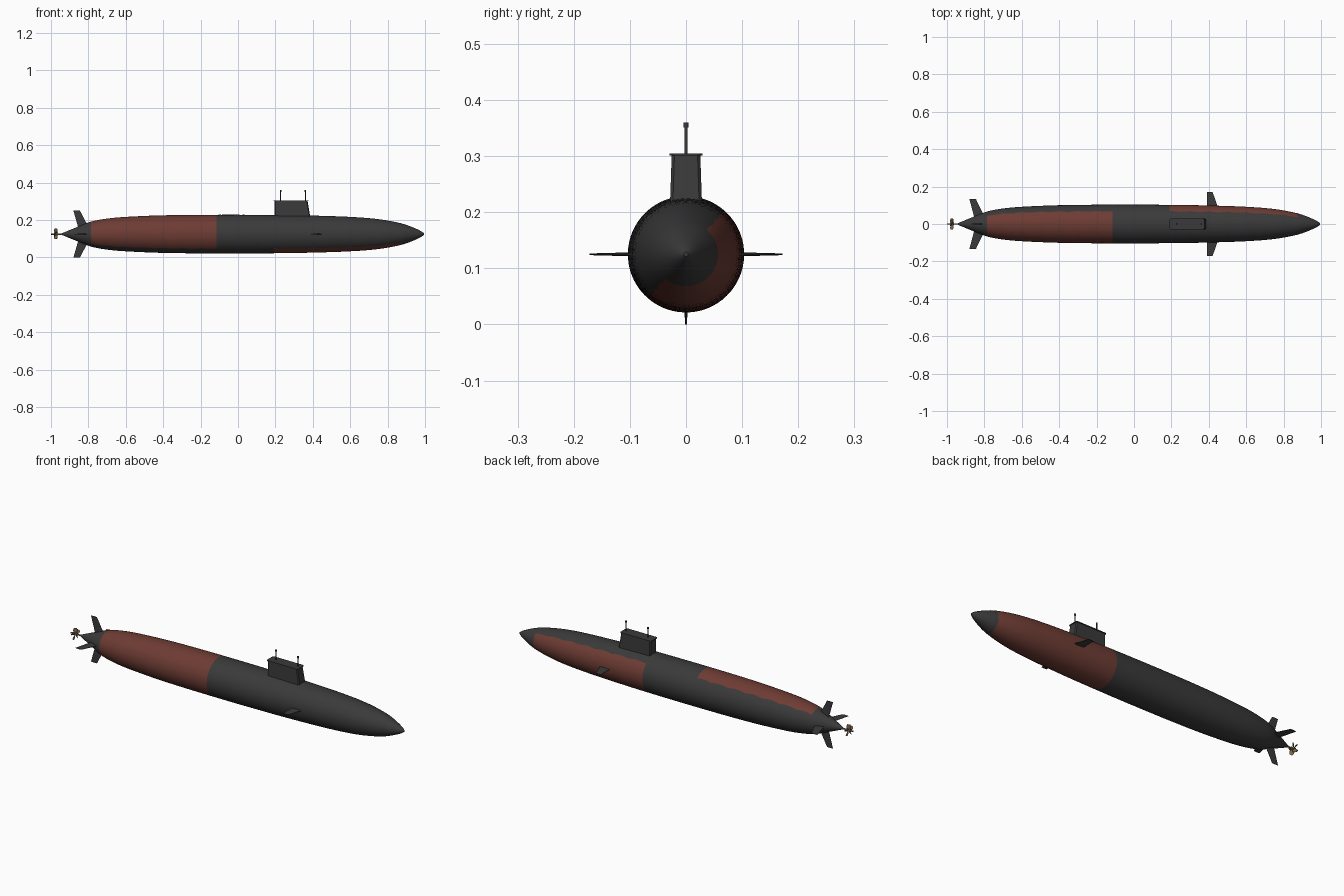
import bpy, bmesh, math
from mathutils import Vector, Matrix

if "Cube" in bpy.data.objects:
    bpy.data.objects.remove(bpy.data.objects["Cube"])

ZC = 0.125          # height of the hull axis
SIDES = 64


def material(name, rgb):
    m = bpy.data.materials.new(name)
    m.diffuse_color = (*rgb, 1)
    m.use_nodes = True
    m.node_tree.nodes["Principled BSDF"].inputs["Base Color"].default_value = m.diffuse_color
    return m


GREY = material("dark grey", (0.042, 0.042, 0.042))
RED = material("rust red", (0.155, 0.045, 0.034))
BRONZE = material("bronze", (0.21, 0.14, 0.075))


def finish(bm, name, mats, angle=35):
    bmesh.ops.recalc_face_normals(bm, faces=bm.faces)
    me = bpy.data.meshes.new(name)
    bm.to_mesh(me)
    bm.free()
    for m in mats:
        me.materials.append(m)
    ob = bpy.data.objects.new(name, me)
    bpy.context.collection.objects.link(ob)
    bpy.ops.object.select_all(action='DESELECT')
    ob.select_set(True)
    bpy.context.view_layer.objects.active = ob
    bpy.ops.object.shade_smooth_by_angle(angle=math.radians(angle))
    return ob


# Hull profile: (x, radius)
PROFILE = [(-0.94, 0.005), (-0.86, 0.038), (-0.785, 0.067), (-0.7, 0.083), (-0.6, 0.092),
           (-0.4, 0.1005), (-0.115, 0.1035), (0.19, 0.1025), (0.4, 0.099), (0.6, 0.092),
           (0.75, 0.08), (0.875, 0.057), (0.94, 0.034), (0.98, 0.015), (0.995, 0.004)]


def stations():
    """Smooth (Hermite) interpolation of the profile."""
    p, out = PROFILE, []
    n = len(p)
    slope = [(p[min(i + 1, n - 1)][1] - p[max(i - 1, 0)][1]) /
             (p[min(i + 1, n - 1)][0] - p[max(i - 1, 0)][0]) for i in range(n)]
    for i in range(n - 1):
        (x0, r0), (x1, r1) = p[i], p[i + 1]
        h = x1 - x0
        steps = max(2, round(h / 0.02))
        for k in range(steps):
            t = k / steps
            r = ((2*t**3 - 3*t*t + 1) * r0 + (t**3 - 2*t*t + t) * h * slope[i]
                 + (3*t*t - 2*t**3) * r1 + (t**3 - t*t) * h * slope[i + 1])
            out.append((x0 + t * h, r))
    return out + [p[-1]]


# Hull: rings whose seam follows the wavy edge of the red patches
bm = bmesh.new()
rings = []
for x, r in stations():
    seam = math.radians(48) + 0.07 * abs(math.sin(x * math.pi / 0.1)) - 0.03
    rings.append([bm.verts.new((x, r * math.cos(seam + 2 * math.pi * j / SIDES),
                                ZC + r * math.sin(seam + 2 * math.pi * j / SIDES)))
                  for j in range(SIDES)])
for a, b in zip(rings, rings[1:]):
    xm = (a[0].co.x + b[0].co.x) / 2
    for j in range(SIDES):
        f = bm.faces.new((a[j], a[(j + 1) % SIDES], b[(j + 1) % SIDES], b[j]))
        aft = -0.785 < xm < -0.115 and j < SIDES // 2
        fore = 0.19 < xm < 0.875 and j >= SIDES // 2
        f.material_index = 1 if aft or fore else 0
bm.faces.new(rings[0])
bm.faces.new(rings[-1])
finish(bm, "hull", [GREY, RED], 40)


def loft(bm, loops):
    """Closed solid through equal-length loops of points."""
    vs = [[bm.verts.new(c) for c in l] for l in loops]
    n = len(vs[0])
    for a, b in zip(vs, vs[1:]):
        for j in range(n):
            bm.faces.new((a[j], a[(j + 1) % n], b[(j + 1) % n], b[j]))
    bm.faces.new(vs[0])
    bm.faces.new(vs[-1])


def sail_loop(x0, x1, w, z, c=0.005):
    return [(x0 + c, -w, z), (x1 - c, -w, z), (x1, c - w, z), (x1, w - c, z),
            (x1 - c, w, z), (x0 + c, w, z), (x0, w - c, z), (x0, c - w, z)]


# Sail tower and its thin top lip
bm = bmesh.new()
loft(bm, [sail_loop(0.195, 0.389, 0.029, 0.20), sail_loop(0.195, 0.372, 0.0255, 0.302)])
finish(bm, "sail", [GREY])
bm = bmesh.new()
loft(bm, [sail_loop(0.19, 0.376, 0.029, 0.301), sail_loop(0.19, 0.376, 0.029, 0.305)])
finish(bm, "sail_lip", [GREY])


def rod(bm, r, a, b, seg=12):
    a, b = Vector(a), Vector(b)
    rot = Vector((0, 0, 1)).rotation_difference(b - a).to_matrix().to_4x4()
    bmesh.ops.create_cone(bm, cap_ends=True, segments=seg, radius1=r, radius2=r,
                          depth=(b - a).length, matrix=Matrix.Translation((a + b) / 2) @ rot)


# Masts with small heads
for name, x in (("aft_mast", 0.228), ("fore_mast", 0.36)):
    bm = bmesh.new()
    rod(bm, 0.0028, (x, 0, 0.30), (x, 0, 0.355))
    rod(bm, 0.0046, (x, 0, 0.351), (x, 0, 0.36))
    finish(bm, name, [GREY])


def fin(name, root, tip, turn):
    """Tapered fin; root and tip are (aft x, fore x, reach, half thickness)."""
    bm = bmesh.new()
    loops = []
    for x0, x1, d, t in (root, tip):
        m = x1 - 0.35 * (x1 - x0)
        loops.append([(x0, d, -t * .3), (m, d, -t), (x1, d, -t * .3),
                      (x1, d, t * .3), (m, d, t), (x0, d, t * .3)])
    loft(bm, loops)
    bm.transform(Matrix.Translation((0, 0, ZC)) @ Matrix.Rotation(math.radians(turn), 4, 'X'))
    finish(bm, name, [GREY], 25)


# Bow planes and the cross of tail fins
for side, turn in (("left", 0), ("right", 180)):
    fin("bow_plane_" + side, (0.39, 0.452, 0.08, 0.004), (0.39, 0.42, 0.172, 0.0015), turn)
for side, turn in (("left", 0), ("top", 90), ("right", 180), ("bottom", 270)):
    fin("tail_fin_" + side, (-0.85, -0.79, 0.02, 0.004), (-0.88, -0.845, 0.125 if turn % 180 else 0.133, 0.002), turn)

# Propeller: shaft, hub and twisted blades
bm = bmesh.new()
rod(bm, 0.004, (-0.998, 0, ZC), (-0.93, 0, ZC))
rod(bm, 0.0075, (-0.985, 0, ZC), (-0.962, 0, ZC))
for k in range(5):
    loops = []
    for d, half, twist in ((0.004, 0.007, 55), (0.02, 0.012, 40), (0.031, 0.007, 30)):
        c, s = math.cos(math.radians(twist)), math.sin(math.radians(twist))
        loops.append([(u * c - v * s, u * s + v * c, d) for u, v in
                      ((-half, -.001), (half, -.001), (half, .001), (-half, .001))])
    part = bmesh.new()
    loft(part, loops)
    part.transform(Matrix.Translation((-0.974, 0, ZC)) @ Matrix.Rotation(k * math.tau / 5, 4, 'X'))
    tmp = bpy.data.meshes.new("blade")
    part.to_mesh(tmp)
    part.free()
    bm.from_mesh(tmp)
    bpy.data.meshes.remove(tmp)
# stretch so the stern tip lies exactly at x = -1
for v in bm.verts:
    if v.co.x < -0.997:
        v.co.x = -1.0
finish(bm, "propeller", [BRONZE], 30)
